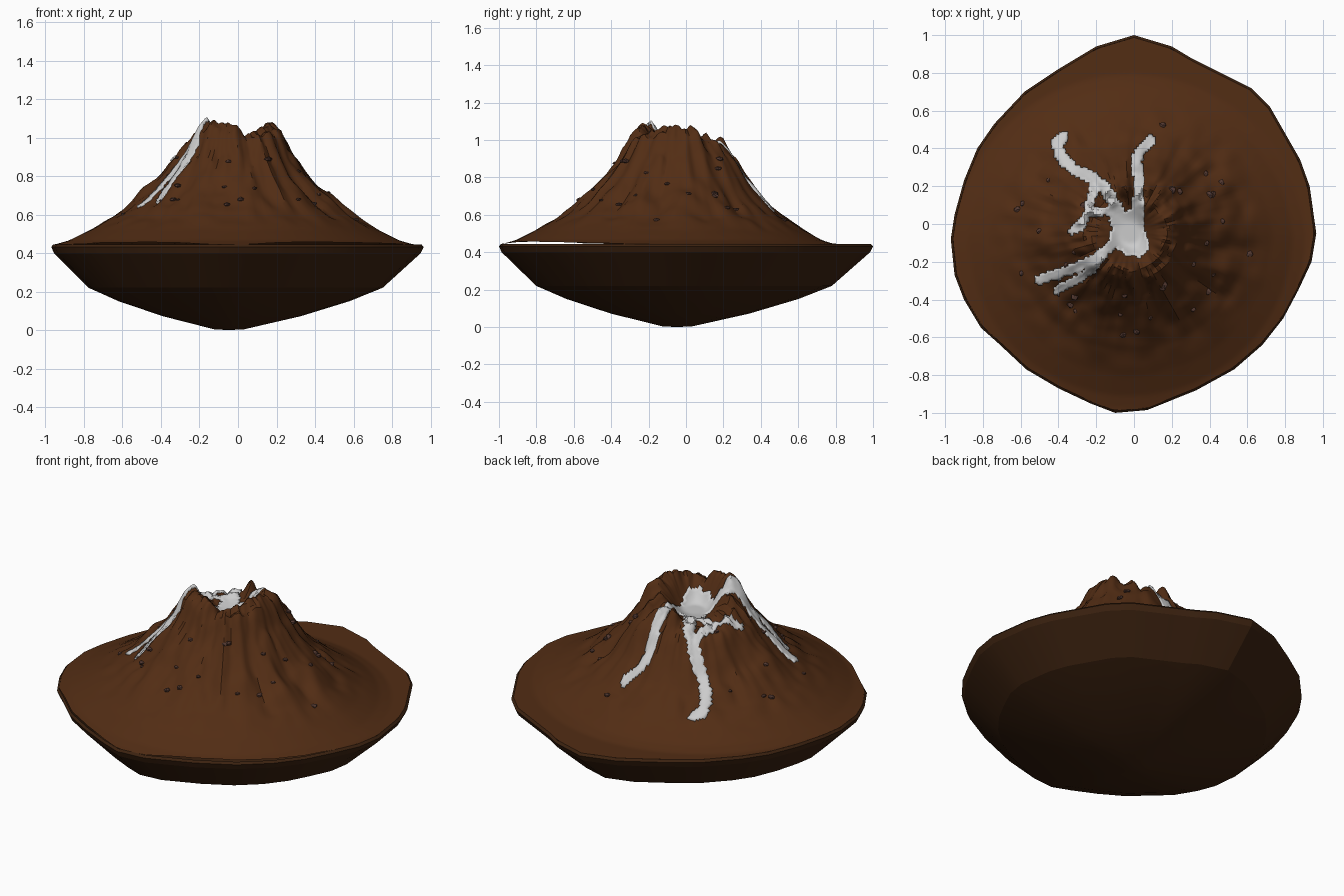
import bpy, bmesh, math, random
from mathutils import Vector, noise

if "Cube" in bpy.data.objects:
    bpy.data.objects.remove(bpy.data.objects["Cube"])

random.seed(4)
C = Vector((-0.02, -0.05))            # crater centre

# Island outline seen from above
OUT = [(0, 1), (.2, .94), (.3, .88), (.42, .82), (.62, .72), (.72, .62), (.8, .48), (.88, .34),
       (.93, .2), (.965, -.05), (.94, -.2), (.87, -.35), (.79, -.5), (.68, -.64), (.53, -.77),
       (.33, -.88), (.07, -.985), (-.1, -1), (-.23, -.95), (-.4, -.87), (-.57, -.77), (-.72, -.63),
       (-.81, -.55), (-.9, -.4), (-.95, -.27), (-.97, -.08), (-.95, .05), (-.9, .23), (-.83, .4),
       (-.74, .53), (-.58, .7), (-.4, .82), (-.2, .94)]
OUT = [Vector(p) for p in OUT]
# Slope profile (radius, height) and crater rim height by angle
SLOPE = [(.2, 1.06), (.25, 1.02), (.3, .92), (.37, .82), (.45, .735), (.53, .665),
         (.62, .595), (.75, .52), (.86, .465), (.93, .445)]
RIM = [(0, 1.09), (45, 1.02), (80, .96), (120, .92), (160, .93), (190, 1.0), (215, 1.05),
       (255, 1.085), (300, 1.02), (335, 1.07), (360, 1.09)]


def lerp_table(tab, v):
    if v <= tab[0][0]:
        return tab[0][1]
    for (a, b), (c, d) in zip(tab, tab[1:]):
        if v <= c:
            return b + (d - b) * (v - a) / (c - a)
    return tab[-1][1]


def smooth(a, b, v):
    t = min(1, max(0, (v - a) / (b - a)))
    return t * t * (3 - 2 * t)


def height(x, y):
    dx, dy = x - C.x, y - C.y
    r = math.hypot(dx, dy)
    ang = math.atan2(dy, dx)
    back = max(0, math.sin(ang))
    rr = r * (1 + .11 * back * smooth(.33, .5, r))
    rim = lerp_table(RIM, math.degrees(ang) % 360)
    z = lerp_table(SLOPE, rr)
    z += (rim - 1.06) * (1 - smooth(.2, .34, r))
    # crater bowl
    if r < .2:
        z = .9 + (rim - .9) * smooth(.05, .2, r)
    # radial gullies and rocky bumps, strongest on the front right
    amp = smooth(.1, .22, r) * (1 - smooth(.45, .8, r))
    u = Vector((math.cos(ang) * 4, math.sin(ang) * 4, r * 2.5))
    side = .6 + .4 * math.cos(ang + .6)
    z += amp * (.05 * side * noise.noise(u) + .022 * noise.noise(u * 2.3))
    z += amp * .025 * noise.noise(Vector((x * 11, y * 11, 3)))
    z += smooth(.12, .2, r) * (1 - smooth(.25, .4, r)) * .025 * noise.noise(Vector((x * 25, y * 25, 7)))
    # knob on the back rim
    z += .07 * math.exp(-((x + .045) ** 2 + (y - .18) ** 2) / .0022)
    return min(z, 1.1)


def ray_outline(a):
    # distance from the origin to the outline at angle a
    d = Vector((math.cos(a), math.sin(a)))
    for p, q in zip(OUT, OUT[1:] + OUT[:1]):
        e = q - p
        den = d.x * e.y - d.y * e.x
        if abs(den) < 1e-9:
            continue
        t = (p.x * e.y - p.y * e.x) / den
        s = (p.x * d.y - p.y * d.x) / den
        if t > 0 and -1e-6 <= s <= 1 + 1e-6:
            return d * t
    return d


def mat(name, col):
    m = bpy.data.materials.new(name)
    m.diffuse_color = (*col, 1)
    m.use_nodes = True
    m.node_tree.nodes["Principled BSDF"].inputs["Base Color"].default_value = m.diffuse_color
    return m


def finish(bm, name, material=None, angle=30):
    bmesh.ops.recalc_face_normals(bm, faces=bm.faces)
    me = bpy.data.meshes.new(name)
    bm.to_mesh(me)
    bm.free()
    ob = bpy.data.objects.new(name, me)
    bpy.context.collection.objects.link(ob)
    if material:
        me.materials.append(material)
    bpy.ops.object.select_all(action='DESELECT')
    ob.select_set(True)
    bpy.context.view_layer.objects.active = ob
    bpy.ops.object.shade_smooth_by_angle(angle=math.radians(angle))
    return ob


def skin_rings(bm, rings, pole):
    # rings run from outside to inside and close on a single pole
    rings = [[bm.verts.new(p) for p in r] for r in rings]
    n = len(rings[0])
    for a, b in zip(rings, rings[1:]):
        for i in range(n):
            bm.faces.new((a[i], a[(i + 1) % n], b[(i + 1) % n], b[i]))
    top = bm.verts.new(pole)
    for i in range(n):
        bm.faces.new((rings[-1][i], rings[-1][(i + 1) % n], top))


brown = mat("earth", (.085, .026, .007))
dark = mat("dark_earth", (.045, .016, .005))
stone = mat("stone", (.085, .04, .03))

# Mountain surface
N, M = 160, 64
bm = bmesh.new()
edge = [ray_outline(2 * math.pi * i / N) for i in range(N)]
rings = []
for j in range(M, 0, -1):
    t = .988 * j / M
    pts = [C * (1 - t) + e * t for e in edge]
    rings.append([(p.x, p.y, height(p.x, p.y)) for p in pts])
skin_rings(bm, rings, (C.x, C.y, height(C.x, C.y)))
finish(bm, "mountain", brown, 35)

# Rim band and faceted underside
bm = bmesh.new()
rings = []
for s, z in [(.988, .445), (1, .432), (.985, .40), (.79, .22), (.62, .15), (.37, .072), (.08, .004)]:
    rings.append([(p.x * s - .05 * (1 - s), p.y * s - .05 * (1 - s), z) for p in OUT])
skin_rings(bm, rings, (-.05, -.05, 0))
finish(bm, "underside", dark, 20)

# Lava paths: (half width, points)
FLOWS = [
    (.027, [(.01, .0), (.02, .1), (.025, .2), (.015, .35), (.04, .4), (.085, .45)]),
    (.030, [(-.05, .0), (-.12, .13), (-.16, .2), (-.24, .255), (-.32, .29), (-.385, .36),
            (-.41, .42), (-.375, .465)]),
    (.024, [(-.2, .23), (-.225, .14), (-.24, .06), (-.28, -.005), (-.33, -.035)]),
    (.024, [(-.08, .05), (-.15, .07), (-.24, .05)]),
    (.028, [(-.05, -.06), (-.13, -.12), (-.2, -.18), (-.31, -.235), (-.4, -.265), (-.5, -.295)]),
    (.022, [(-.17, -.16), (-.22, -.24), (-.29, -.29), (-.41, -.35)]),
    (.085, [(-.04, -.03), (-.02, -.08)]),
    (.05, [(.0, .03), (.02, -.12)]),
]


def seg_dist(p, a, b):
    e = b - a
    t = min(1, max(0, (p - a).dot(e) / e.length_squared))
    return (p - a - e * t).length


def in_lava(p):
    for w, pts in FLOWS:
        w *= 1 + .35 * noise.noise(Vector((p.x * 22, p.y * 22, 1)))
        for a, b in zip(pts, pts[1:]):
            if seg_dist(p, Vector(a), Vector(b)) < w:
                return True
    return False


# Lava flows draped over the slope
S = .0125
bm = bmesh.new()
grid = {}


def corner(i, j):
    if (i, j) not in grid:
        x = i * S + random.uniform(-.2, .2) * S
        y = j * S + random.uniform(-.2, .2) * S
        grid[i, j] = bm.verts.new((x, y, height(x, y) + .012))
    return grid[i, j]


for i in range(-46, 14):
    for j in range(-34, 42):
        if in_lava(Vector(((i + .5) * S, (j + .5) * S))):
            bm.faces.new((corner(i, j), corner(i + 1, j), corner(i + 1, j + 1), corner(i, j + 1)))
lava = finish(bm, "lava", None, 35)
thick = lava.modifiers.new("thickness", 'SOLIDIFY')
thick.thickness = .02
thick.offset = -1

# Loose stones half sunk in the slopes
bm = bmesh.new()
for k in range(34):
    a, r = random.uniform(0, 2 * math.pi), random.uniform(.28, .68)
    x, y = C.x + r * math.cos(a), C.y + r * math.sin(a)
    geo = bmesh.ops.create_icosphere(bm, subdivisions=1, radius=random.uniform(.012, .022))
    for v in geo['verts']:
        v.co = v.co * random.uniform(.8, 1.2)
        v.co.z *= .6
        v.co += Vector((x, y, height(x, y)))
finish(bm, "stones", stone, 10)
